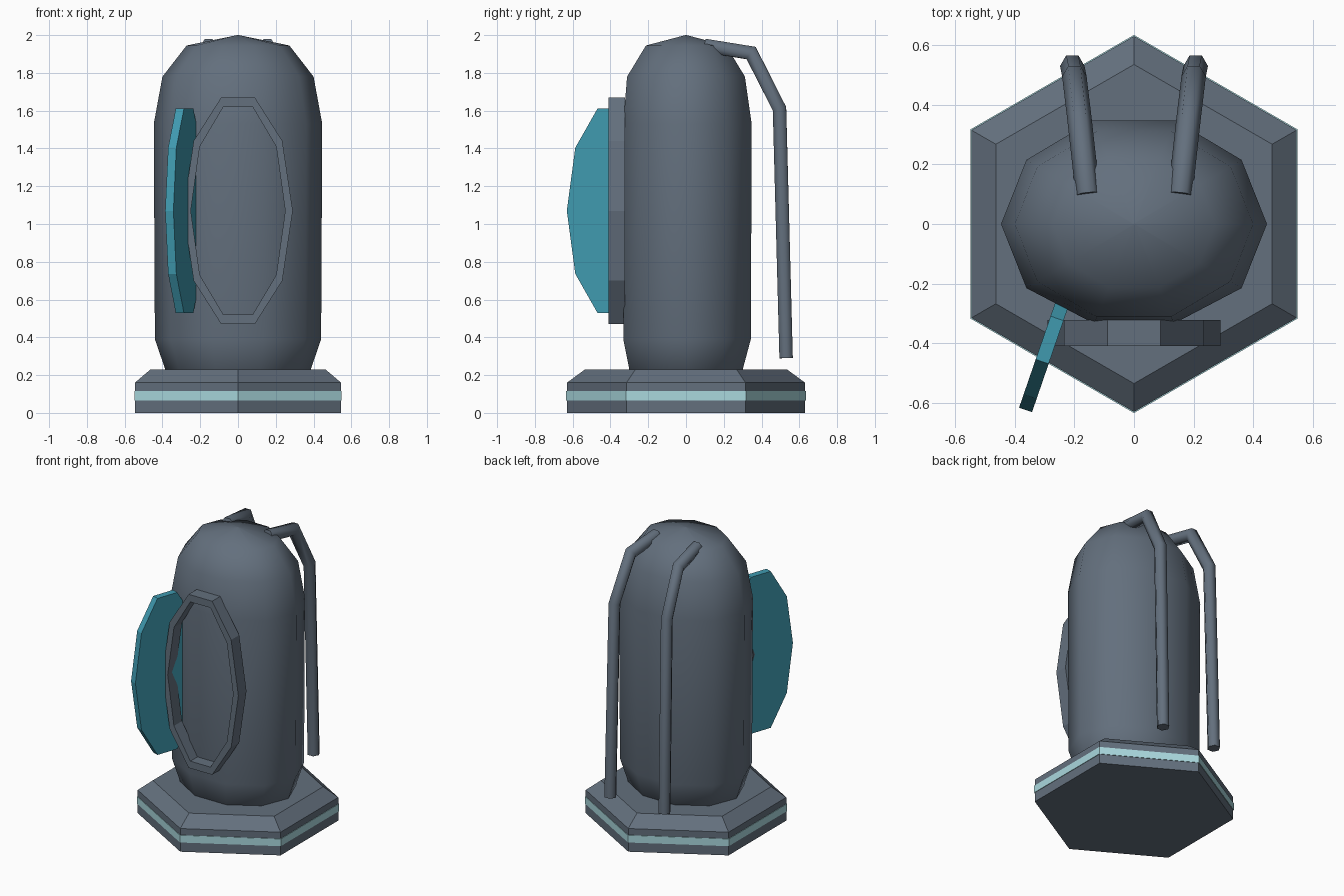
import bpy, bmesh, math
from mathutils import Vector, Matrix

cube = bpy.data.objects.get("Cube")
if cube:
    bpy.data.objects.remove(cube)


def material(name, rgb):
    m = bpy.data.materials.new(name)
    m.use_nodes = True
    m.diffuse_color = (*rgb, 1)
    m.node_tree.nodes["Principled BSDF"].inputs["Base Color"].default_value = (*rgb, 1)
    return m


SLATE = material("slate grey", (0.125, 0.16, 0.205))
TEAL = material("teal glass", (0.05, 0.32, 0.43))
PALE = material("pale aqua", (0.40, 0.69, 0.73))


def loft(name, rings, mat, smooth=None, closed=False):
    """Skin a list of equal-sided rings; cap the ends, or join last to first."""
    bm = bmesh.new()
    loops = [[bm.verts.new(p) for p in ring] for ring in rings]
    pairs = list(zip(loops, loops[1:]))
    if closed:
        pairs.append((loops[-1], loops[0]))
    else:
        bm.faces.new(loops[0])
        bm.faces.new(loops[-1])
    for a, b in pairs:
        for i in range(len(a)):
            j = (i + 1) % len(a)
            bm.faces.new((a[i], a[j], b[j], b[i]))
    bmesh.ops.recalc_face_normals(bm, faces=bm.faces)
    mesh = bpy.data.meshes.new(name)
    bm.to_mesh(mesh)
    bm.free()
    obj = bpy.data.objects.new(name, mesh)
    bpy.context.collection.objects.link(obj)
    mesh.materials.append(mat)
    if smooth:
        bpy.ops.object.select_all(action="DESELECT")
        obj.select_set(True)
        bpy.context.view_layer.objects.active = obj
        bpy.ops.object.shade_smooth_by_angle(angle=math.radians(smooth))
    return obj


def polygon(n, rx, ry, start=0.0):
    angles = [start + math.tau * i / n for i in range(n)]
    return [(rx * math.cos(a), ry * math.sin(a)) for a in angles]


# Hexagonal base with a chamfered top, and its glowing band
def hexagon(r, z):
    return [(x, y, z) for x, y in polygon(6, r, r, math.pi / 2)]


loft("base", [hexagon(0.63, 0), hexagon(0.63, 0.16), hexagon(0.535, 0.23)], SLATE)
loft("base_band", [hexagon(0.634, 0.065), hexagon(0.634, 0.115)], PALE)

# Capsule body: ten-sided oval sections, slightly flattened at the front
profile = [(0.30, 0.16), (0.385, 0.23), (0.44, 0.39), (0.446, 1.53),
           (0.40, 1.78), (0.272, 1.945), (0.004, 2.0)]
body_rings = [[(x, max(y, -0.332), z) for x, y in polygon(10, r, r * 0.82)]
              for r, z in profile]
loft("body", body_rings, SLATE, smooth=80)


# Oval hatch frame on the front
def frame_ring(rx, rz, y):
    return [(x, y, z + 1.07) for x, z in polygon(10, rx, rz)]


loft("hatch_frame", [frame_ring(0.29, 0.63, -0.41), frame_ring(0.29, 0.63, -0.322),
                     frame_ring(0.25, 0.578, -0.322), frame_ring(0.25, 0.578, -0.41)],
     SLATE, closed=True)

# Open hatch door, swung outwards on the right
door_rings = [[(t, y, z) for y, z in polygon(10, 0.248, 0.568)] for t in (-0.023, 0.023)]
door = loft("hatch_door", door_rings, TEAL)
door.data.transform(Matrix.Translation((-0.283, -0.389, 1.07))
                    @ Matrix.Rotation(math.radians(-19), 4, "Z"))


# Pair of bent hoses at the back, with mitred six-sided sections
def hose(name, side):
    path = [Vector((side * x, y, z)) for x, y, z in
            [(0.155, 0.1, 1.945), (0.182, 0.345, 1.905),
             (0.2, 0.495, 1.61), (0.207, 0.53, 0.29)]]
    rings = []
    for i, p in enumerate(path):
        before = (p - path[max(i - 1, 0)]).normalized()
        after = (path[min(i + 1, len(path) - 1)] - p).normalized()
        tangent = (before + after).normalized()
        across = Vector((1, 0, 0))
        across = (across - tangent * across.dot(tangent)).normalized()
        up = tangent.cross(across)
        miter = 1 / max(tangent.dot(after), tangent.dot(before))
        rings.append([p + across * u + up * v * miter for u, v in polygon(6, 0.041, 0.041)])
    loft(name, rings, SLATE, smooth=65)


hose("left_hose", 1)
hose("right_hose", -1)
